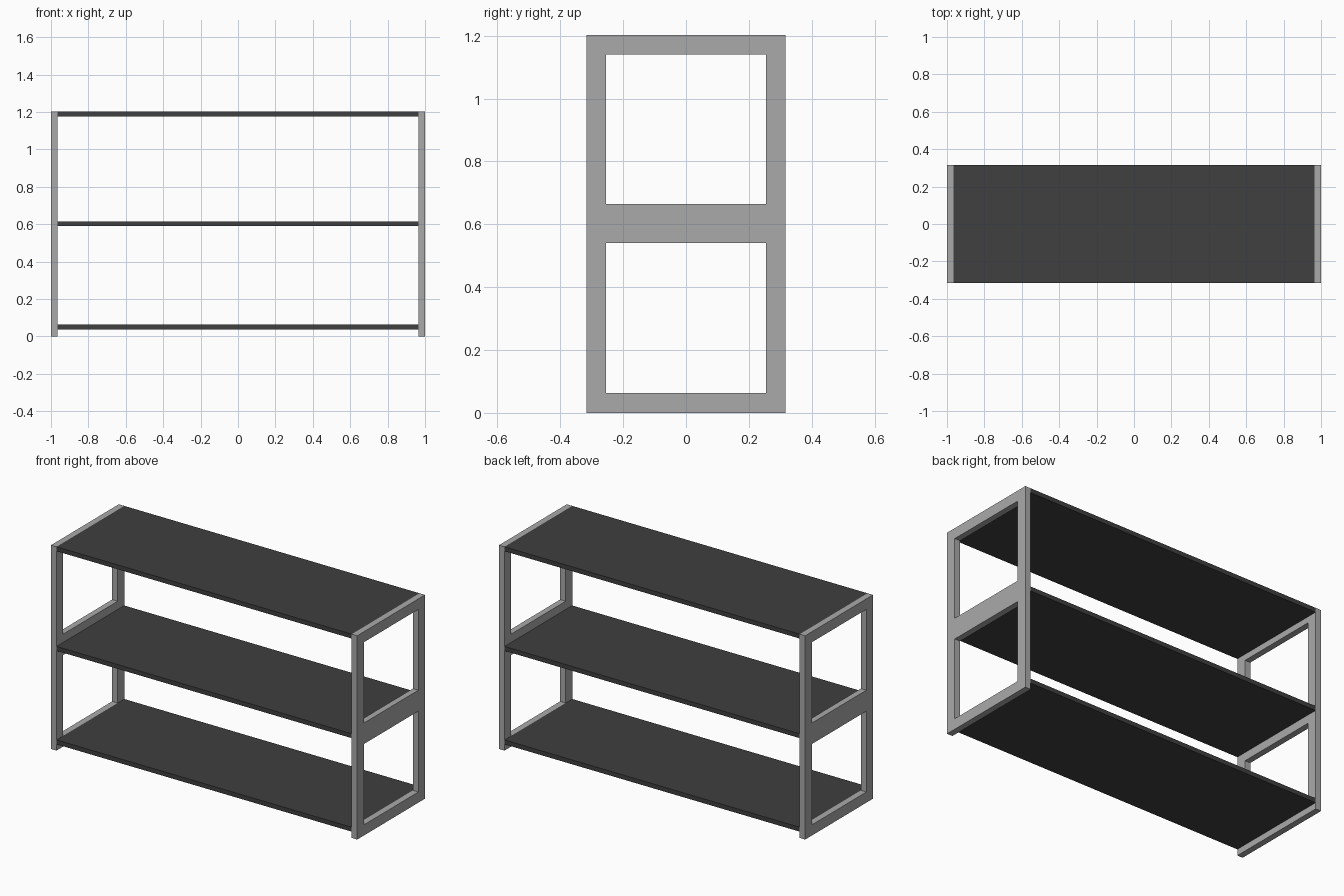
import bpy, bmesh

if "Cube" in bpy.data.objects:
    bpy.data.objects.remove(bpy.data.objects["Cube"])

W, D, H = 1.0, 0.316, 1.203      # half width, half depth, height
BAR, THICK = 0.062, 0.036        # frame bar width, frame thickness
SHELF = 0.026                    # shelf thickness


def material(name, color):
    m = bpy.data.materials.new(name)
    m.diffuse_color = (*color, 1)
    m.use_nodes = True
    m.node_tree.nodes["Principled BSDF"].inputs["Base Color"].default_value = m.diffuse_color
    return m


light_grey = material("light grey metal", (0.40, 0.40, 0.40))
charcoal = material("charcoal board", (0.05, 0.05, 0.05))


def add_object(name, bm, mat):
    bmesh.ops.recalc_face_normals(bm, faces=bm.faces)
    me = bpy.data.meshes.new(name)
    bm.to_mesh(me)
    bm.free()
    me.materials.append(mat)
    ob = bpy.data.objects.new(name, me)
    bpy.context.collection.objects.link(ob)
    return ob


# End frames: a flat plate with two openings, extruded inwards
def end_frame(name, side):
    ys = [-D, -D + BAR, D - BAR, D]
    zs = [0, BAR + 0.001, 0.54, 0.664, H - BAR, H]
    bm = bmesh.new()
    grid = [[bm.verts.new((side * W, y, z)) for z in zs] for y in ys]
    for i in range(3):
        for j in range(5):
            if i == 1 and j in (1, 3):       # the openings
                continue
            bm.faces.new((grid[i][j], grid[i + 1][j],
                          grid[i + 1][j + 1], grid[i][j + 1]))
    ext = bmesh.ops.extrude_face_region(bm, geom=bm.faces[:], use_keep_orig=True)
    moved = [v for v in ext["geom"] if isinstance(v, bmesh.types.BMVert)]
    bmesh.ops.translate(bm, verts=moved, vec=(-side * THICK, 0, 0))
    return add_object(name, bm, light_grey)


end_frame("left_frame", -1)
end_frame("right_frame", 1)


# Shelves between the frames
def shelf(name, top):
    bm = bmesh.new()
    bmesh.ops.create_cube(bm, size=1)
    bmesh.ops.scale(bm, verts=bm.verts, vec=(2 * (W - THICK), 2 * D, SHELF))
    bmesh.ops.translate(bm, verts=bm.verts, vec=(0, 0, top - SHELF / 2))
    return add_object(name, bm, charcoal)


for name, top in (("bottom_shelf", 0.063), ("middle_shelf", 0.615), ("top_shelf", H)):
    shelf(name, top)
